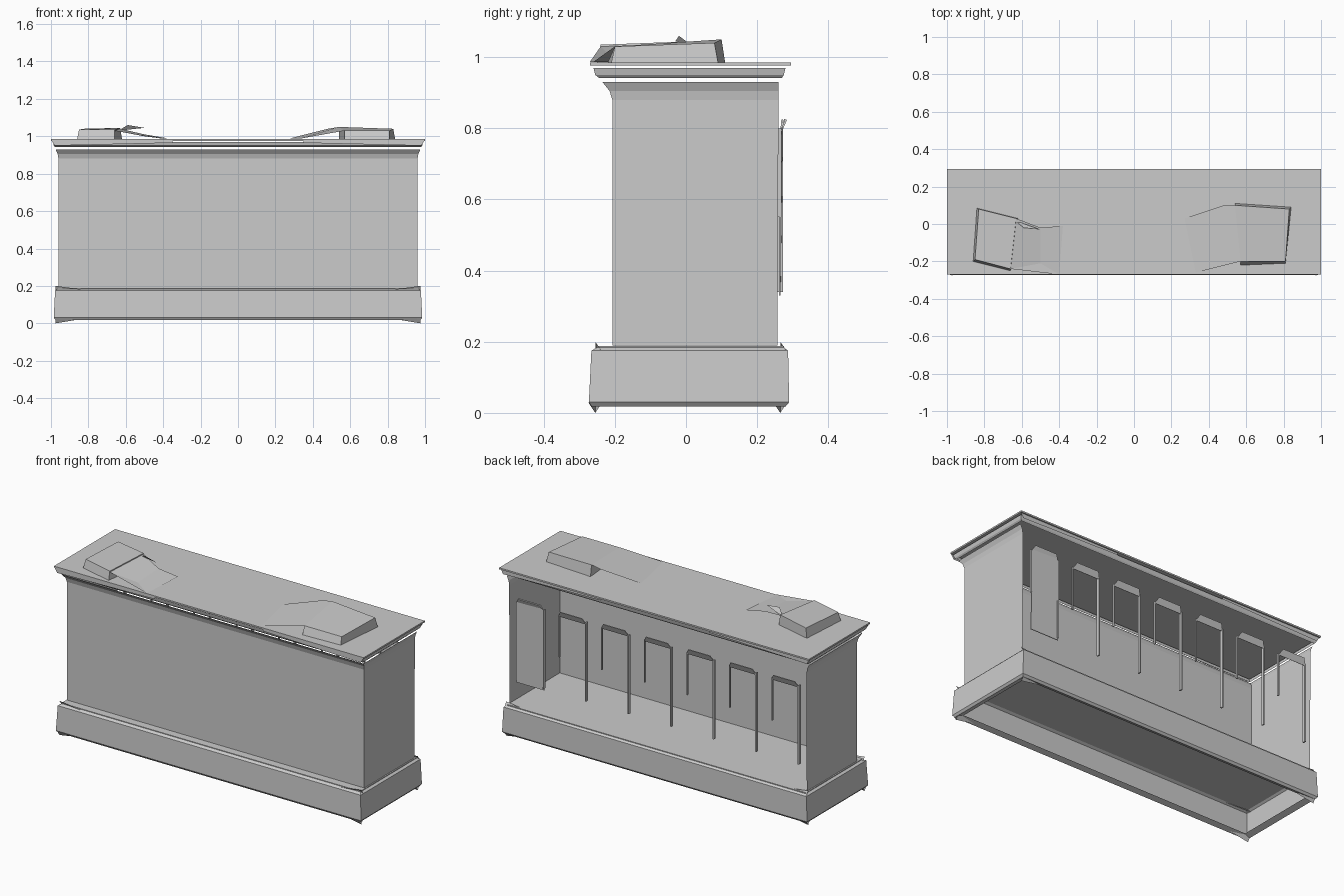
import bpy
import bmesh

cube = bpy.data.objects.get("Cube")
if cube:
    bpy.data.objects.remove(cube, do_unlink=True)

# One plain grey for the whole counter
grey = bpy.data.materials.new("plain_grey")
grey.use_nodes = True
GREY = (0.6, 0.6, 0.6, 1)
grey.diffuse_color = GREY
grey.node_tree.nodes["Principled BSDF"].inputs["Base Color"].default_value = GREY


def finish(name, bm):
    bmesh.ops.recalc_face_normals(bm, faces=bm.faces)
    mesh = bpy.data.meshes.new(name)
    bm.to_mesh(mesh)
    bm.free()
    mesh.materials.append(grey)
    obj = bpy.data.objects.new(name, mesh)
    bpy.context.collection.objects.link(obj)
    return obj


def box(name, x, y, z):
    bm = bmesh.new()
    bmesh.ops.create_cube(bm, size=1)
    for v in bm.verts:
        v.co = [r[0] + (c + 0.5) * (r[1] - r[0]) for c, r in zip(v.co, (x, y, z))]
    return finish(name, bm)


def sheet(name, points, faces, thickness=0):
    bm = bmesh.new()
    verts = [bm.verts.new(p) for p in points]
    for f in faces:
        bm.faces.new([verts[i] for i in f])
    obj = finish(name, bm)
    if thickness:
        mod = obj.modifiers.new("thickness", "SOLIDIFY")
        mod.thickness = thickness
    return obj


def sweep(name, profile, closed):
    """Sweep (half_x, front, back, z) outlines upwards, open or closed at the back."""
    bm = bmesh.new()
    rings = []
    for hx, front, back, z in profile:
        corners = [(-hx, back), (-hx, front), (hx, front), (hx, back)]
        rings.append([bm.verts.new((x, y, z)) for x, y in corners])
    for a, b in zip(rings, rings[1:]):
        for i in range(4 if closed else 3):
            j = (i + 1) % 4
            bm.faces.new((a[i], a[j], b[j], b[i]))
    return finish(name, bm)


# Body: front and two ends, flaring into a cove under the top, open at the back
sweep("body_panels", [(0.96, -0.207, 0.257, 0.19), (0.96, -0.207, 0.26, 0.88),
                      (0.964, -0.215, 0.26, 0.905), (0.975, -0.235, 0.26, 0.93)], False)

# Plinth: hollow underneath, with a turned-in lower rim and a floor on top
sweep("plinth", [(0.94, -0.235, 0.25, 0.03), (0.975, -0.265, 0.28, 0.018),
                 (0.985, -0.273, 0.29, 0.03), (0.978, -0.266, 0.287, 0.175),
                 (0.96, -0.245, 0.27, 0.187)], True)
box("cabinet_floor", (-0.965, 0.965), (-0.25, 0.275), (0.182, 0.188))

# Torn slivers at the plinth corners
for side in (-1, 1):
    for y in (-0.255, 0.265):
        x = side * 0.975
        sheet("plinth_corner_sliver", [(x, y, 0), (x - side * 0.12, y, 0.02),
                                       (x, y + 0.02, 0.03), (x, y - 0.02, 0.03)],
              [(0, 1, 2), (0, 1, 3)])
        sheet("plinth_upper_sliver", [(x, y, 0.2), (x - side * 0.15, y, 0.18),
                                      (x, y + 0.02, 0.17)], [(0, 1, 2)])

# Counter top with a moulding below its edge
sweep("top_moulding", [(0.978, -0.245, 0.27, 0.942), (0.985, -0.255, 0.275, 0.95),
                       (0.99, -0.26, 0.28, 0.97)], True)
box("counter_top", (-1, 1), (-0.27, 0.295), (0.976, 0.985))
for side in (-1, 1):
    for y in (-0.268, 0.287):
        sheet("top_edge_lip", [(side, y, 0.982), (side * 0.35, y, 0.978),
                               (side * 0.35, y, 0.965), (side * 0.98, y, 0.95)],
              [(0, 1, 2, 3)])

# Back doorways: thin frame remnants, only the first one still has its panel
for i in range(7):
    x = 0.82 - i * 0.275
    left, right = x + 0.09, x - 0.09
    box("door_frame_side", (right, right + 0.008), (0.255, 0.272), (0.34, 0.8))
    sheet("door_frame_head", [(left, 0.265, 0.79), (left - 0.02, 0.28, 0.825),
                              (right + 0.02, 0.28, 0.825), (right, 0.265, 0.79)],
          [(0, 1, 2, 3)], 0.004)
    box("door_frame_sliver", (left - 0.006, left), (0.258, 0.268), (0.55, 0.8))
sheet("door_panel", [(0.91, 0.262, 0.33), (0.91, 0.265, 0.79), (0.89, 0.268, 0.825),
                     (0.75, 0.268, 0.825), (0.73, 0.265, 0.79), (0.73, 0.262, 0.33)],
      [range(6)], 0.004)

# Raised flat stack on the +x end, with a slope running down towards the middle
BLOCK = [(0, 1, 2, 3), (0, 1, 5, 4), (1, 2, 6, 5), (2, 3, 7, 6), (3, 0, 4, 7)]
sheet("right_stack", [(0.57, -0.2, 1.03), (0.81, -0.2, 1.03), (0.83, 0.08, 1.04),
                      (0.54, 0.1, 1.05), (0.57, -0.22, 0.985), (0.81, -0.21, 0.985),
                      (0.84, 0.09, 0.985), (0.54, 0.11, 0.985)], BLOCK)
sheet("right_stack_slope", [(0.57, -0.2, 1.03), (0.54, 0.1, 1.05), (0.48, 0.1, 1.04),
                            (0.27, 0.03, 0.987), (0.33, -0.26, 0.987)],
      [(0, 1, 2, 3, 4)])

# Matching stack on the -x end with a loose fold beside it
sheet("left_stack", [(-0.85, -0.19, 1.035), (-0.66, -0.24, 1.035), (-0.63, 0.03, 1.045),
                     (-0.83, 0.08, 1.04), (-0.86, -0.2, 0.985), (-0.66, -0.25, 0.985),
                     (-0.62, 0.03, 0.985), (-0.84, 0.085, 0.985)], BLOCK)
sheet("left_fold", [(-0.66, -0.24, 1.03), (-0.63, 0.03, 1.04), (-0.5, -0.02, 1.01),
                    (-0.5, -0.21, 1.0), (-0.38, -0.01, 0.99), (-0.4, -0.27, 0.987)],
      [(0, 1, 2, 3), (2, 4, 5, 3), (0, 3, 5)])
sheet("left_loose_corner", [(-0.64, 0.02, 1.03), (-0.59, -0.02, 1.06),
                            (-0.5, -0.03, 1.045)], [(0, 1, 2)])
